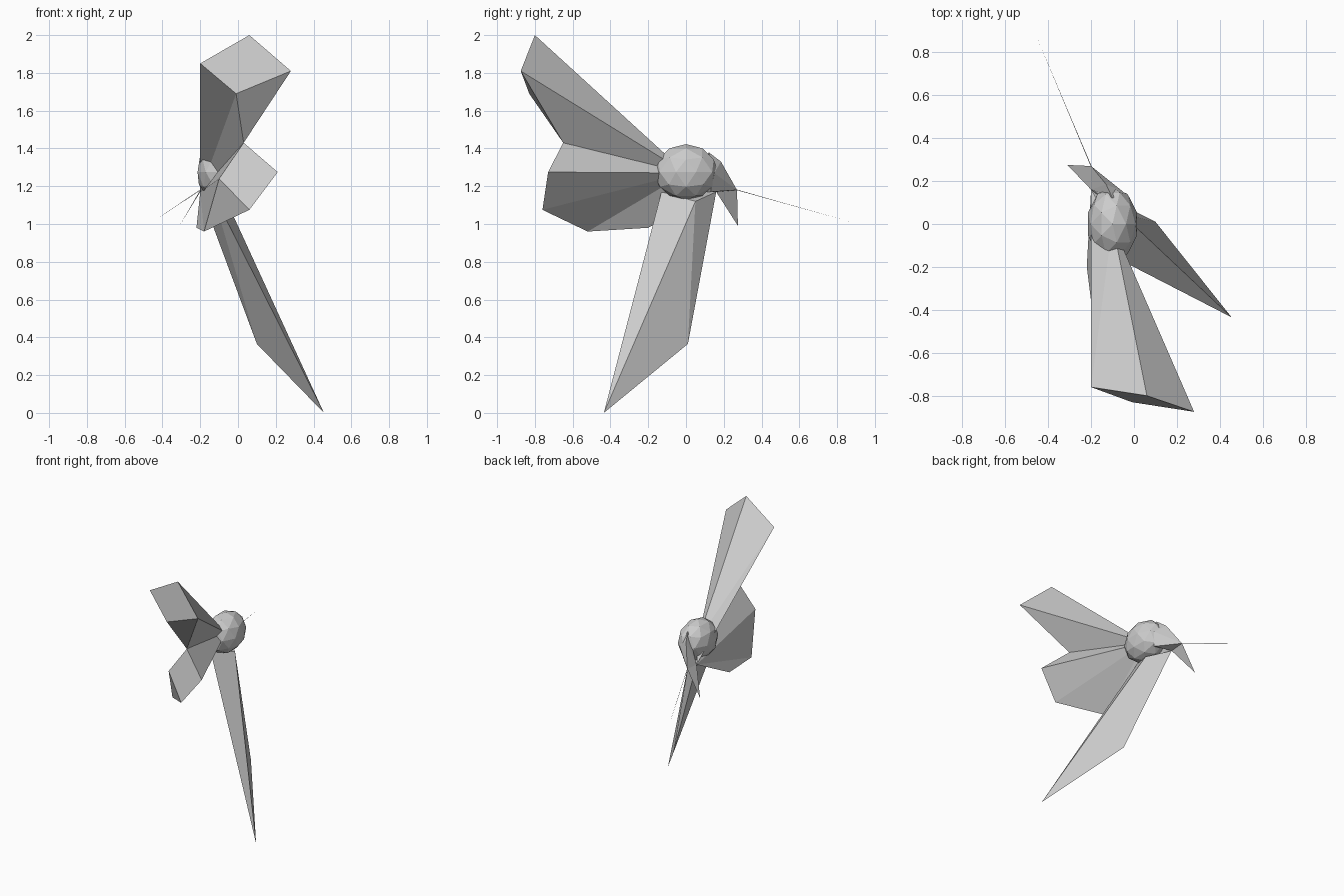
import bpy, bmesh
from mathutils import Vector, Matrix

cube = bpy.data.objects.get("Cube")
if cube:
    bpy.data.objects.remove(cube, do_unlink=True)

grey = bpy.data.materials.new("plain grey")
grey.use_nodes = True
colour = (0.6, 0.6, 0.6, 1)
grey.diffuse_color = colour
grey.node_tree.nodes["Principled BSDF"].inputs["Base Color"].default_value = colour


def finish(bm, name):
    bmesh.ops.recalc_face_normals(bm, faces=bm.faces[:])
    mesh = bpy.data.meshes.new(name)
    bm.to_mesh(mesh)
    bm.free()
    mesh.materials.append(grey)
    obj = bpy.data.objects.new(name, mesh)
    bpy.context.collection.objects.link(obj)
    return obj


def fan(root, ring):
    """Triangles from a root point to each edge along a rim."""
    return [(root, a, b) for a, b in zip(ring, ring[1:])]


def shell(name, points, faces):
    bm = bmesh.new()
    verts = {key: bm.verts.new(co) for key, co in points.items()}
    for face in faces:
        bm.faces.new([verts[key] for key in face])
    finish(bm, name)


def hull(name, points):
    bm = bmesh.new()
    for co in points:
        bm.verts.new(co)
    bmesh.ops.convex_hull(bm, input=bm.verts[:])
    finish(bm, name)


# Shared joints
neck = (-0.2, 0.27, 1.18)
shoulder = (-0.2, 0.16, 1.17)
core = (-0.1, 0, 1.27)
notch = (0.03, -0.65, 1.43)

# Faceted body
bm = bmesh.new()
bmesh.ops.create_icosphere(
    bm, subdivisions=2, radius=1,
    matrix=Matrix.Translation((-0.1, 0, 1.275)) @ Matrix.Diagonal((0.12, 0.172, 0.148, 1)))
finish(bm, "body")

# Upper wing: two fans joined by an end cap
shell("upper_wing", {
    "inner": shoulder, "outer": core, "notch": notch,
    "back": (-0.2, -0.76, 1.85), "peak": (0.06, -0.8, 2.0),
    "side": (0.28, -0.875, 1.81), "under": (-0.01, -0.83, 1.69),
}, fan("outer", ["inner", "back", "peak", "side", "notch"])
    + fan("inner", ["back", "under", "notch"])
    + [("back", "under", "side", "peak"), ("under", "notch", "side")])

# Middle wing shares the notch with the upper wing
shell("middle_wing", {
    "inner": shoulder, "outer": core, "notch": notch,
    "side": (0.21, -0.73, 1.275), "low": (0.06, -0.76, 1.075),
    "under": (-0.1, -0.68, 1.24), "keel": (-0.18, -0.52, 0.96),
    "heel": (-0.22, -0.2, 0.98),
}, fan("outer", ["notch", "side", "low", "keel", "heel", "inner"])
    + fan("inner", ["notch", "under", "keel", "heel"])
    + [("notch", "under", "low", "side"), ("under", "keel", "low")])

# Lower wing tapering to a long point
hull("lower_wing", [(0.455, -0.435, 0), (0.1, 0.01, 0.365), shoulder,
                    (-0.137, -0.13, 1.17), (-0.06, 0.05, 1.12)])

# Head wedge between body and neck point
hull("head", [neck, shoulder, (-0.1, 0.12, 1.38), (-0.13, 0.185, 1.33),
              (-0.05, 0.15, 1.27), (-0.07, 0.13, 1.17)])

# Small hanging fin
shell("fin", {"neck": neck, "root": shoulder, "tip": (-0.31, 0.275, 0.99)},
      [("neck", "root", "tip")])

# Hair-thin needle
start, end = Vector(neck), Vector((-0.455, 0.875, 1.01))
axis = end - start
bm = bmesh.new()
bmesh.ops.create_cone(
    bm, cap_ends=True, segments=3, radius1=0.002, radius2=0, depth=axis.length,
    matrix=Matrix.Translation((start + end) / 2) @ axis.to_track_quat("Z", "Y").to_matrix().to_4x4())
finish(bm, "needle")
